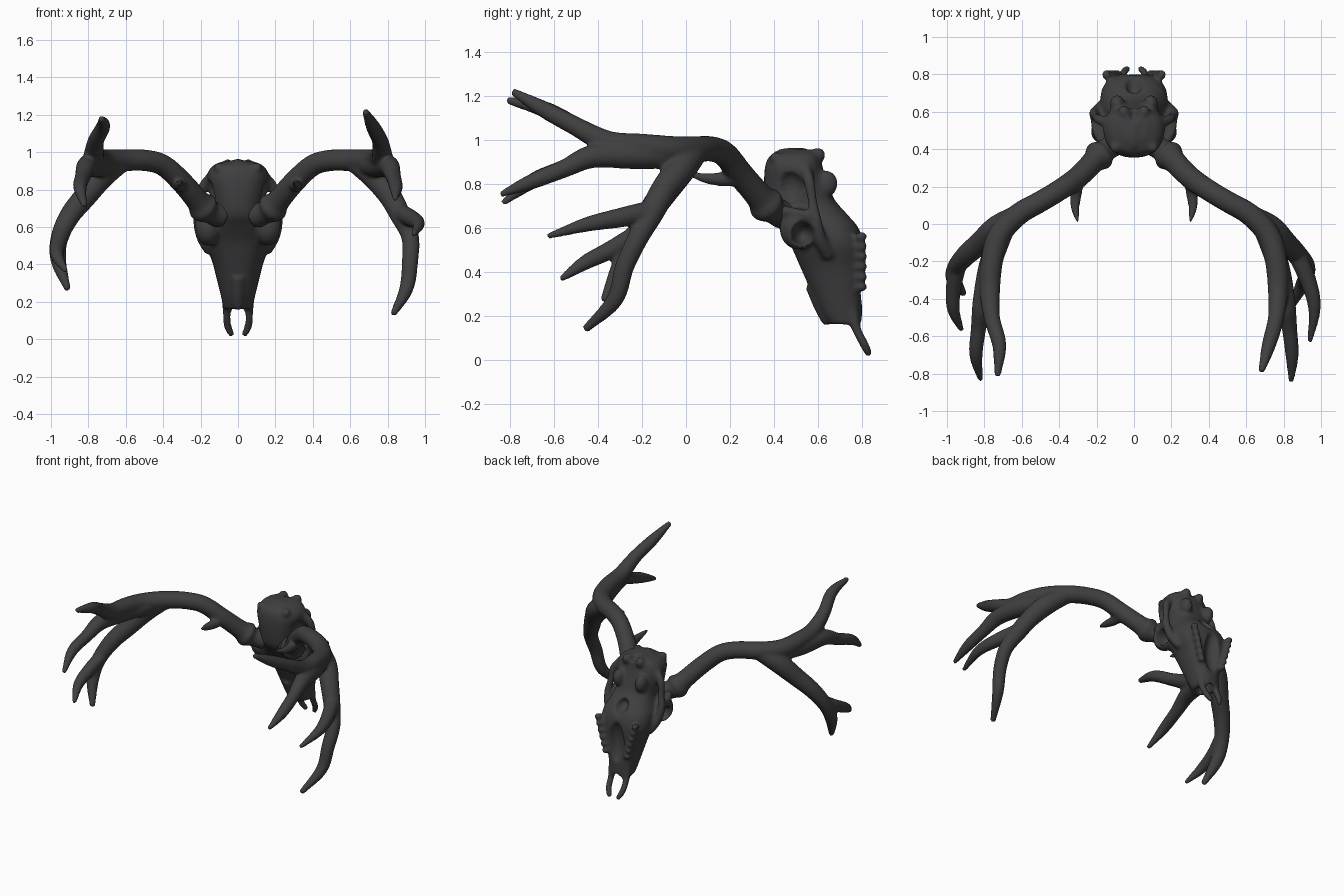
import bpy, bmesh
from math import cos, sin, pi, sqrt, copysign
from mathutils import Vector, Matrix

if "Cube" in bpy.data.objects:
    bpy.data.objects.remove(bpy.data.objects["Cube"])

bone = bpy.data.materials.new("dark_bone")
bone.diffuse_color = (0.05, 0.05, 0.05, 1)
bone.use_nodes = True
bone.node_tree.nodes["Principled BSDF"].inputs["Base Color"].default_value = bone.diffuse_color


def loft(bm, rings):
    loops = [[bm.verts.new(p) for p in ring] for ring in rings]
    n = len(loops[0])
    for a, b in zip(loops, loops[1:]):
        for i in range(n):
            j = (i + 1) % n
            bm.faces.new((a[i], a[j], b[j], b[i]))
    bm.faces.new(loops[0][::-1])
    bm.faces.new(loops[-1])


def spline(pts, steps=5):
    """Catmull-Rom through points given as 4-number tuples."""
    p = [Vector(q) for q in pts]
    p = [p[0] * 2 - p[1]] + p + [p[-1] * 2 - p[-2]]
    out = []
    for a, b, c, d in zip(p, p[1:], p[2:], p[3:]):
        for k in range(steps):
            t = k / steps
            out.append((b * 2 + (c - a) * t + (a * 2 - b * 5 + c * 4 - d) * (t * t)
                        + (b * 3 - a - c * 3 + d) * t ** 3) * 0.5)
    return out + [p[-2]]


def tube(bm, pts, side=1):
    """Tapered round tube; points are (x, y, z, radius)."""
    s = spline([(side * x, y, z, r) for x, y, z, r in pts])
    c = [Vector(q[:3]) for q in s]
    u, rings = Vector((0.31, 0.52, 0.8)), []
    for i, q in enumerate(s):
        t = (c[min(i + 1, len(c) - 1)] - c[max(i - 1, 0)]).normalized()
        u = (u - t * u.dot(t)).normalized()
        v = t.cross(u)
        rings.append([c[i] + (u * cos(a) + v * sin(a)) * q[3]
                      for a in (2 * pi * k / 16 for k in range(16))])
    loft(bm, rings)


def ball(bm, loc, radii):
    m = Matrix.Translation(loc) @ Matrix.Diagonal((*radii, 1))
    bmesh.ops.create_uvsphere(bm, u_segments=20, v_segments=12, radius=1, matrix=m)


def dent(bm, loc, radii, direction):
    """Press an ellipsoid hollow into the surface along a direction."""
    e = Vector([d / r for d, r in zip(direction, radii)])
    for v in bm.verts:
        q = Vector([(a - b) / r for a, b, r in zip(v.co, loc, radii)])
        if q.length < 1:
            b, a = q.dot(e), e.dot(e)
            t = (-b + sqrt(b * b + a * (1 - q.dot(q)))) / a
            v.co += Vector(direction) * t


def make(name, bm):
    bmesh.ops.recalc_face_normals(bm, faces=bm.faces[:])
    me = bpy.data.meshes.new(name)
    bm.to_mesh(me)
    bm.free()
    me.materials.append(bone)
    ob = bpy.data.objects.new(name, me)
    bpy.context.collection.objects.link(ob)
    return ob


def blend(ob, size, rounds):
    """Fuse overlapping parts into one smooth skin."""
    m = ob.modifiers.new("fuse", 'REMESH')
    m.mode, m.voxel_size, m.use_smooth_shade = 'VOXEL', size, True
    m = ob.modifiers.new("soften", 'SMOOTH')
    m.factor, m.iterations = 0.5, rounds


# Skull body: horizontal sections (z, front y, back y, half width)
bm = bmesh.new()
sections = [(.955, .45, .58, .07), (.93, .385, .61, .13), (.88, .36, .62, .163),
            (.8, .355, .645, .152), (.72, .36, .68, .14), (.66, .375, .74, .15),
            (.6, .42, .785, .172), (.52, .475, .805, .175), (.42, .52, .805, .138),
            (.32, .565, .80, .112), (.22, .61, .80, .088), (.16, .65, .80, .076)]
rings = []
for z, yf, yb, w in spline(sections, 4):
    ring = []
    for k in range(40):
        a = 2 * pi * k / 40
        sx, sy = [copysign(abs(f) ** 0.8, f) for f in (cos(a), sin(a))]
        ring.append((w * sx * (1 + 0.1 * sy), (yf + yb) / 2 + (yb - yf) / 2 * sy, z))
    rings.append(ring)
loft(bm, rings)

# Nasal bones, occipital lumps, and the paired details
tube(bm, [(0, .58, .34, .04), (0, .62, .24, .038), (0, .645, .16, .022)])
ball(bm, (0, .5, .94), (.035, .1, .025))
for s in (1, -1):
    ball(bm, (s * .055, .6, .93), (.03, .035, .035))            # occipital condyle
    ball(bm, (s * .1, .41, .915), (.03, .03, .03))              # crest lump
    ball(bm, (s * .09, .64, .8), (.04, .05, .06))               # ear capsule
    ball(bm, (s * .16, .51, .595), (.075, .085, .095))          # eye socket rim
    tube(bm, [(.14, .54, .87, .03), (.19, .56, .81, .026), (.205, .575, .72, .022),
              (.215, .59, .64, .026), (.195, .61, .55, .03), (.15, .65, .47, .03)], s)  # cheek arch
    tube(bm, [(.14, .4, .68, .03), (.2, .49, .67, .022), (.215, .58, .65, .02)], s)     # rear socket bar
    tube(bm, [(.055, .75, .24, .035), (.06, .775, .14, .022), (.055, .81, .07, .021),
              (.03, .835, .018, .017)], s)                      # front jaw prong
    for i in range(6):
        ball(bm, (s * (.088 + .012 * i), .798, .33 + .046 * i), (.025, .028, .022))     # molars
skull = make("skull", bm)
blend(skull, 0.011, 1)

# Hollows pressed into the fused skull
dg = bpy.context.evaluated_depsgraph_get()
bm = bmesh.new()
bm.from_object(skull, dg)
dent(bm, (0, .73, .14), (.045, .07, .09), (0, 0, 1))            # nose opening
dent(bm, (0, .84, .41), (.065, .085, .17), (0, -1, 0))          # palate
dent(bm, (0, .79, .66), (.05, .11, .06), (0, -1, 0))            # throat opening
dent(bm, (0, .59, .97), (.03, .04, .05), (0, 0, -1))            # spinal opening
for s in (1, -1):
    dent(bm, (s * .24, .53, .57), (.12, .052, .056), (-s, 0, 0))     # eye socket
    dent(bm, (s * .17, .47, .78), (.055, .065, .075), (-s, 0, 0))    # temple hollow
bm.to_mesh(skull.data)
bm.free()
skull.modifiers.clear()
blend(skull, 0.009, 2)

# Antlers: shared beam, fork and brow tine; the dropping branch differs per side
beam = [(.09, .44, .66, .07), (.15, .395, .68, .062), (.185, .365, .705, .084),
        (.215, .335, .74, .064), (.3, .25, .84, .06), (.4, .18, .93, .058),
        (.5, .12, .957, .058), (.62, .05, .957, .06), (.72, -.06, .955, .062)]
upper = [(.76, -.2, .968, .06), (.77, -.35, .985, .055), (.76, -.5, 1.06, .044),
         (.72, -.65, 1.14, .038)]
fork = [(.7, -.03, .93, .06), (.77, -.22, .925, .06), (.81, -.42, .925, .054),
        (.83, -.55, .87, .042), (.845, -.7, .81, .036)]
brow = [(.31, .25, .83, .04), (.31, .17, .82, .033), (.315, .09, .825, .024),
        (.3, .01, .845, .01)]
drop_r = [(.62, .05, .95, .055), (.73, -.02, .87, .068), (.81, -.1, .77, .062),
          (.87, -.16, .66, .056), (.92, -.22, .55, .048), (.92, -.28, .42, .044),
          (.9, -.325, .27, .038), (.83, -.46, .135, .018)]
tine_r = [(.86, -.14, .68, .05), (.93, -.3, .645, .045), (.965, -.45, .615, .034),
          (.94, -.63, .56, .014)]
drop_l = [(.62, .05, .95, .055), (.73, -.02, .87, .068), (.82, -.1, .76, .062),
          (.9, -.17, .66, .056), (.955, -.24, .54, .048), (.96, -.3, .42, .042),
          (.91, -.375, .265, .018)]
tine_l = [(.94, -.22, .57, .046), (.965, -.34, .5, .042), (.965, -.46, .44, .034),
          (.92, -.57, .365, .014)]

for name, side, drop, tine, tip_up, tip_low in (
        ("right_antler", 1, drop_r, tine_r, (.68, -.79, 1.22, .017), (.84, -.845, .75, .014)),
        ("left_antler", -1, drop_l, tine_l, (.73, -.815, 1.18, .017), (.82, -.835, .71, .014))):
    bm = bmesh.new()
    for path in (beam + upper + [tip_up], fork + [tip_low], brow, drop, tine):
        tube(bm, path, side)
    blend(make(name, bm), 0.01, 6)
